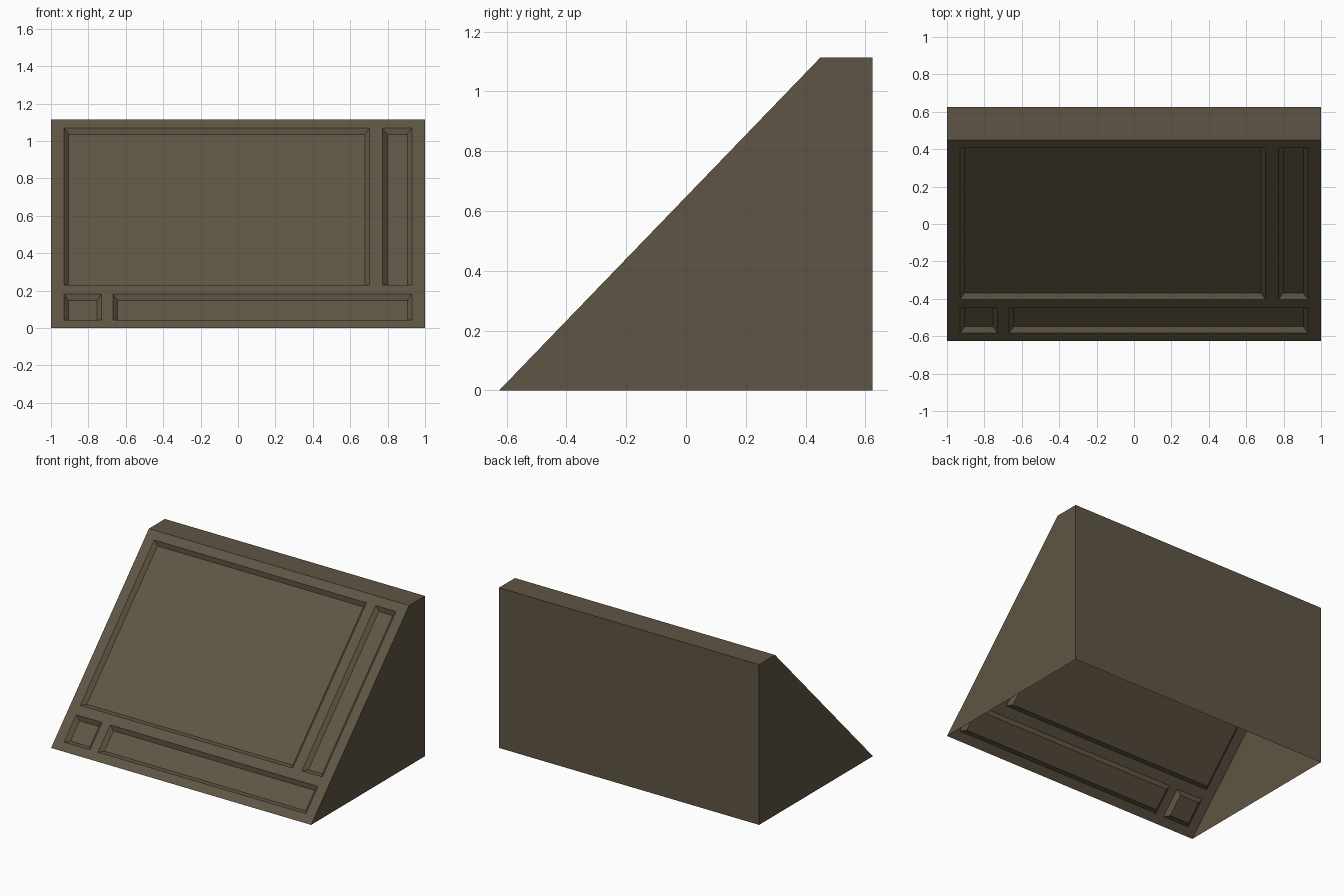
import bpy
import bmesh

cube = bpy.data.objects.get("Cube")
if cube:
    bpy.data.objects.remove(cube, do_unlink=True)

HALF_DEPTH, HEIGHT, RIDGE_Y = 0.625, 1.114, 0.45
BEVEL = 0.025

# Single drab brown paint
paint = bpy.data.materials.new("drab_brown")
paint.use_nodes = True
colour = (0.114, 0.091, 0.056, 1)
paint.diffuse_color = colour
bsdf = next(n for n in paint.node_tree.nodes if n.type == 'BSDF_PRINCIPLED')
bsdf.inputs["Base Color"].default_value = colour
bsdf.inputs["Roughness"].default_value = 0.8

# Sloped front, divided along the edges of its recesses
columns = [-1, -0.93, -0.73, -0.668, 0.703, 0.773, 0.93, 1]
rows = [0, 0.043, 0.182, 0.23, 1.07, HEIGHT]
bm = bmesh.new()


def slope_y(z):
    return -HALF_DEPTH + (RIDGE_Y + HALF_DEPTH) * z / HEIGHT


grid = [[bm.verts.new((x, slope_y(z), z)) for x in columns] for z in rows]
cells = {}
for r in range(len(rows) - 1):
    for c in range(len(columns) - 1):
        cells[c, r] = bm.faces.new((grid[r][c], grid[r][c + 1],
                                    grid[r + 1][c + 1], grid[r + 1][c]))

# Plain sides, top and back; the underside stays open
back_low = [bm.verts.new((x, HALF_DEPTH, 0)) for x in (-1, 1)]
back_high = [bm.verts.new((x, HALF_DEPTH, HEIGHT)) for x in (-1, 1)]
bm.faces.new([row[0] for row in grid] + [back_high[0], back_low[0]])
bm.faces.new([back_low[1], back_high[1]] + [row[-1] for row in reversed(grid)])
bm.faces.new(grid[-1] + [back_high[1], back_high[0]])
bm.faces.new((back_low[1], back_low[0], back_high[0], back_high[1]))
bm.normal_update()

# Recesses with bevelled walls: first column, last column, row
for first, last, row in ((1, 3, 3), (5, 5, 3), (1, 1, 1), (3, 5, 1)):
    region = [cells[c, row] for c in range(first, last + 1)]
    bmesh.ops.inset_region(bm, faces=region, thickness=BEVEL, depth=-BEVEL,
                           use_boundary=True, use_even_offset=True)

mesh = bpy.data.meshes.new("sloped_console_shell")
bm.to_mesh(mesh)
bm.free()
mesh.materials.append(paint)
shell = bpy.data.objects.new("sloped_console_shell", mesh)
bpy.context.collection.objects.link(shell)
